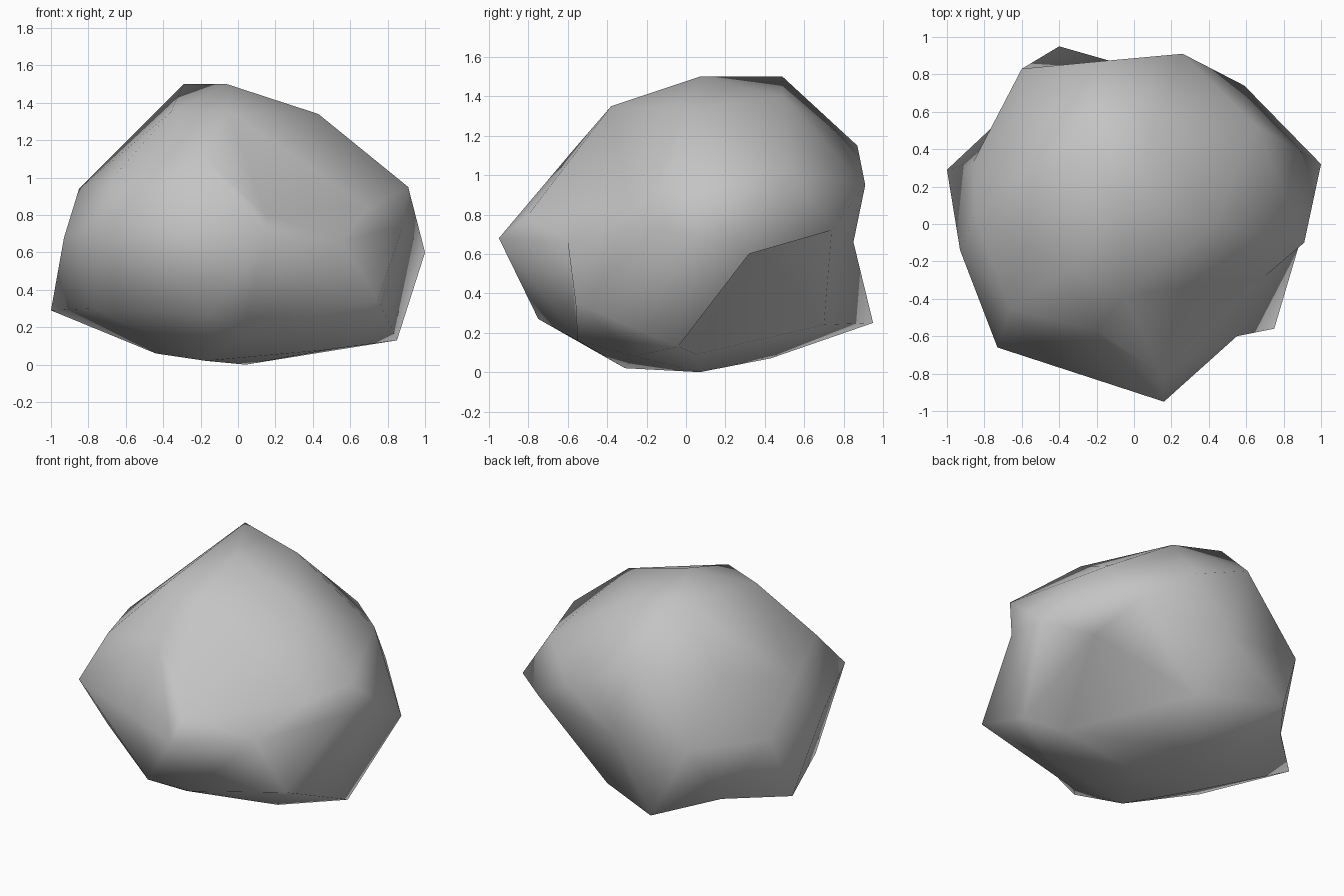
import bpy
import bmesh
import math

# Remove the default cube only
default_cube = bpy.data.objects.get("Cube")
if default_cube:
    bpy.data.objects.remove(default_cube, do_unlink=True)


def make_material(name, colour):
    material = bpy.data.materials.new(name)
    material.use_nodes = True
    material.diffuse_color = colour
    shader = material.node_tree.nodes["Principled BSDF"]
    shader.inputs["Base Color"].default_value = colour
    shader.inputs["Roughness"].default_value = 0.9
    return material


def turn_angle(vert):
    # Angle around the vertical axis, counted from +x
    return (math.atan2(vert.co.y, vert.co.x) + 0.001) % math.tau


# Sculpted tiers of the boulder, each running anticlockwise from +x
crown = [(-.06, .07, 1.5)]
shoulder = [(.43, 0, 1.34), (.1, .49, 1.4), (-.29, .49, 1.5),
            (-.36, -.25, 1.35), (-.05, -.38, 1.35)]
upper_side = [(.91, -.1, .95), (.65, .53, 1.03), (.26, .91, .95),
              (-.18, .87, 1.15), (-.62, .5, 1.08), (-.85, .05, .94),
              (-.66, -.45, 1.01), (-.2, -.57, 1.13), (.15, -.8, .8),
              (.7, -.28, .84)]
waist = [(1, .32, .6), (.59, .74, .72), (-.05, .85, .66),
         (-.6, .83, .7), (-.86, .33, .65), (-.93, -.14, .68),
         (-.73, -.66, .76), (.16, -.95, .68), (.55, -.6, .66),
         (.88, -.12, .74)]
lower_side = [(.85, -.04, .13), (.6, .34, .64), (.1, .7, .24),
              (-.4, .95, .25), (-.68, .59, .3), (-1, .29, .29),
              (-.77, -.29, .3), (-.15, -.75, .27), (.02, -.55, .16),
              (.75, -.56, .35)]
underside = [(.6, .05, .09), (-.15, .43, .07), (-.44, .02, .06),
             (-.17, -.31, .02), (.48, -.26, .08)]
foot = [(.04, .07, 0)]
tiers = [crown, shoulder, upper_side, waist, lower_side, underside, foot]

# Start from a low-poly ball and push each tier of corners into place
bm = bmesh.new()
bmesh.ops.create_icosphere(bm, subdivisions=2, radius=1)
remaining = sorted(bm.verts, key=lambda vert: -vert.co.z)
moves = []
for tier in tiers:
    ring = sorted(remaining[:len(tier)], key=turn_angle)
    remaining = remaining[len(tier):]
    moves.extend(zip(ring, tier))
for vert, place in moves:
    vert.co = place
bmesh.ops.recalc_face_normals(bm, faces=bm.faces[:])

# Softly shaded facets
for face in bm.faces:
    face.smooth = True

mesh = bpy.data.meshes.new("boulder")
bm.to_mesh(mesh)
bm.free()
mesh.materials.append(make_material("stone grey", (.55, .55, .55, 1)))
boulder = bpy.data.objects.new("boulder", mesh)
bpy.context.collection.objects.link(boulder)
